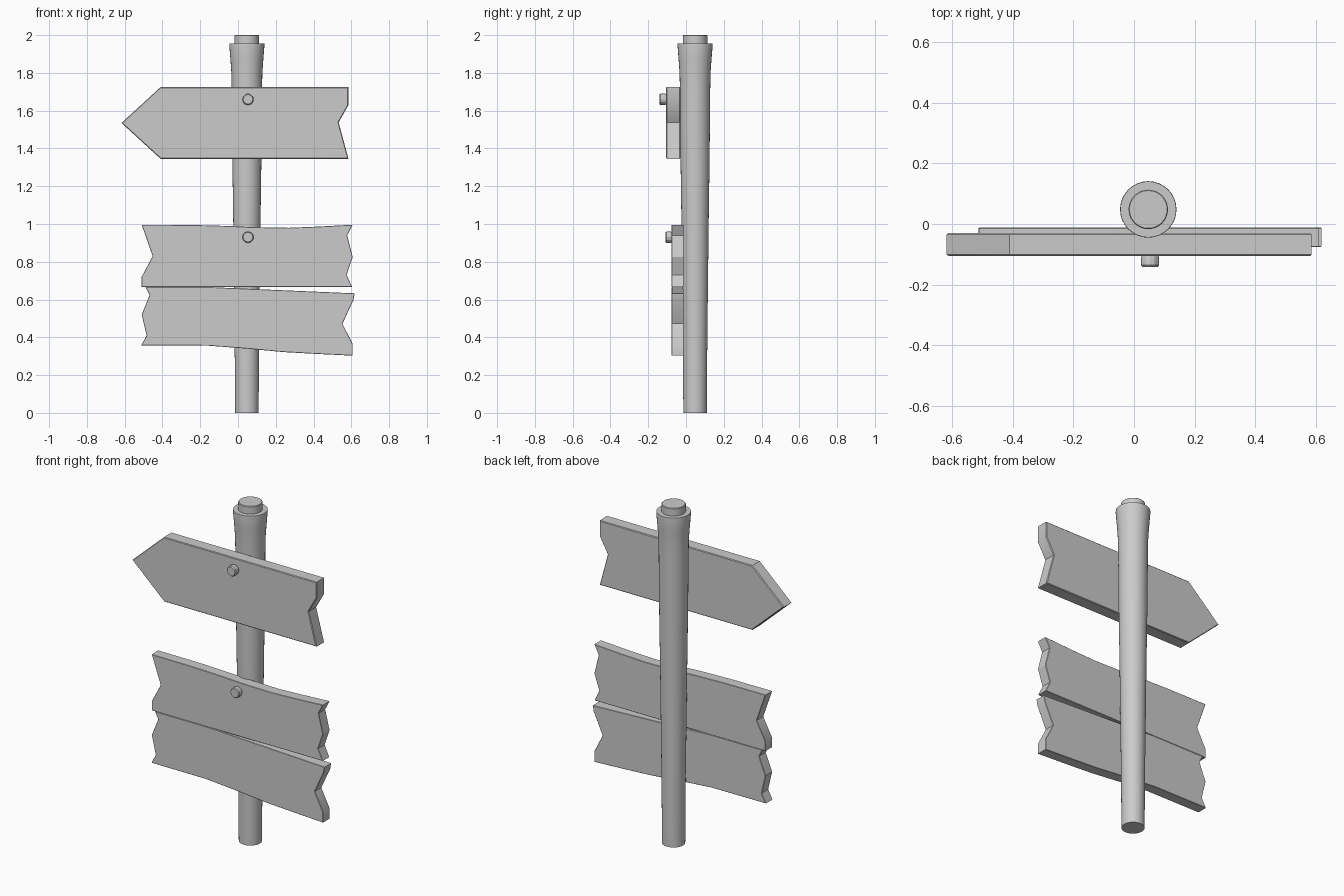
import bpy, bmesh, math

if "Cube" in bpy.data.objects:
    bpy.data.objects.remove(bpy.data.objects["Cube"])

CX, CY = 0.047, 0.048


def finish(name, bm, angle=30):
    bmesh.ops.recalc_face_normals(bm, faces=bm.faces)
    me = bpy.data.meshes.new(name)
    bm.to_mesh(me)
    bm.free()
    ob = bpy.data.objects.new(name, me)
    bpy.context.collection.objects.link(ob)
    bpy.ops.object.select_all(action='DESELECT')
    ob.select_set(True)
    bpy.context.view_layer.objects.active = ob
    bpy.ops.object.shade_smooth_by_angle(angle=math.radians(angle))
    return ob


def lathe(name, profile, sides):
    """Turn a (radius, z) profile round the post axis, with closed ends."""
    bm = bmesh.new()
    rings = []
    for r, z in profile:
        rings.append([bm.verts.new((CX + r * math.cos(2 * math.pi * i / sides),
                                    CY + r * math.sin(2 * math.pi * i / sides), z))
                      for i in range(sides)])
    for a, b in zip(rings, rings[1:]):
        for i in range(sides):
            j = (i + 1) % sides
            bm.faces.new((a[i], a[j], b[j], b[i]))
    bm.faces.new(rings[0])
    bm.faces.new(rings[-1])
    return finish(name, bm)


def plank(name, outline, y0, y1, bevel):
    """Extrude an (x, z) outline from y0 to y1 and soften the rim."""
    bm = bmesh.new()
    face = bm.faces.new([bm.verts.new((x, y0, z)) for x, z in outline])
    ext = bmesh.ops.extrude_face_region(bm, geom=[face])
    for v in ext['geom']:
        if isinstance(v, bmesh.types.BMVert):
            v.co.y = y1
    bmesh.ops.recalc_face_normals(bm, faces=bm.faces)
    rim = [e for e in bm.edges if abs(e.verts[0].co.y - e.verts[1].co.y) < 1e-6]
    bmesh.ops.bevel(bm, geom=rim, offset=bevel, segments=1, affect='EDGES')
    return finish(name, bm)


def bolt(name, x, z, y0, y1, r=0.03, sides=12):
    """Round-headed bolt with a chamfered front rim."""
    bm = bmesh.new()
    rings = []
    for rad, y in ((r * 0.85, y1), (r, y0 + 0.028), (r, y0 + 0.006), (r * 0.85, y0)):
        rings.append([bm.verts.new((x + rad * math.cos(2 * math.pi * i / sides), y,
                                    z + rad * math.sin(2 * math.pi * i / sides)))
                      for i in range(sides)])
    for a, b in zip(rings, rings[1:]):
        for i in range(sides):
            j = (i + 1) % sides
            bm.faces.new((a[i], a[j], b[j], b[i]))
    bm.faces.new(rings[0])
    bm.faces.new(rings[-1])
    return finish(name, bm, 20)


# Post with flared top and round stub
lathe("post", [(0.062, 0), (0.065, 0.4), (0.072, 1.0), (0.077, 1.35), (0.080, 1.7),
               (0.082, 1.8), (0.087, 1.87), (0.093, 1.945), (0.092, 1.955),
               (0.065, 1.955), (0.065, 1.997), (0.062, 2.0)], 32)

# Arrow board
plank("arrow_board", [(-0.617, 1.535), (-0.41, 1.725), (0.585, 1.725), (0.585, 1.63),
                      (0.533, 1.538), (0.585, 1.345), (-0.41, 1.345)],
      -0.105, -0.03, 0.004)

# Lower sign: two ragged planks that touch on the left and part on the right
plank("upper_plank", [(-0.51, 0.996), (-0.25, 0.995), (-0.07, 0.99), (0.09, 0.983),
                      (0.27, 0.98), (0.42, 0.986), (0.607, 0.996),
                      (0.578, 0.94), (0.607, 0.825), (0.575, 0.73), (0.605, 0.666),
                      (-0.51, 0.666), (-0.51, 0.72), (-0.452, 0.83)],
      -0.076, -0.012, 0.002)
plank("lower_plank", [(-0.49, 0.666), (-0.15, 0.666), (0.1, 0.655), (0.617, 0.633),
                      (0.612, 0.60), (0.553, 0.472), (0.607, 0.365), (0.607, 0.303),
                      (0.42, 0.312), (0.24, 0.322), (0.05, 0.34), (-0.16, 0.356),
                      (-0.512, 0.357), (-0.484, 0.41), (-0.51, 0.52), (-0.468, 0.624)],
      -0.076, -0.012, 0.002)

# Bolts
bolt("arrow_bolt", 0.053, 1.66, -0.141, -0.10)
bolt("lower_bolt", 0.053, 0.93, -0.109, -0.07)
